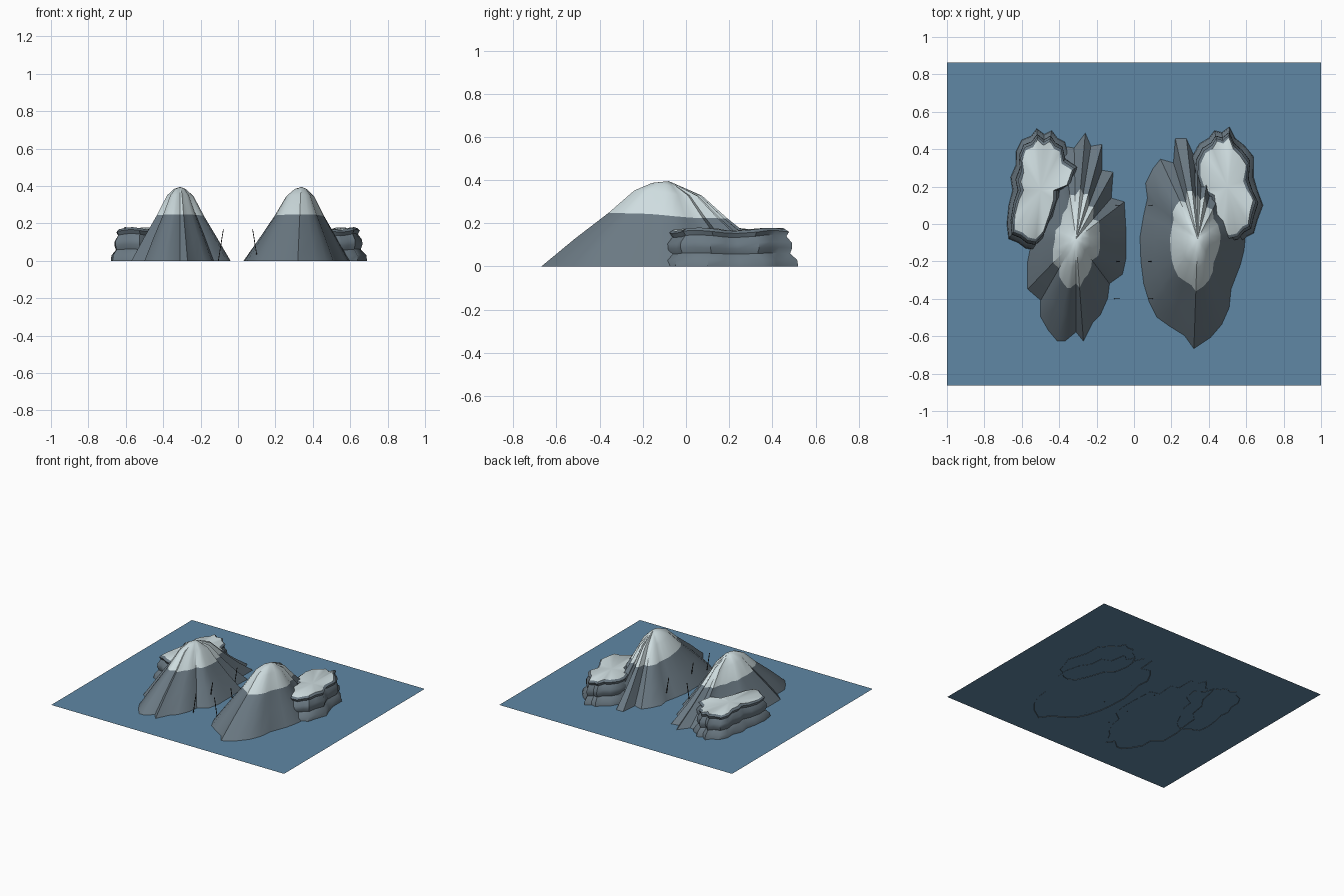
import bpy, math
from mathutils import Vector

if "Cube" in bpy.data.objects:
    bpy.data.objects.remove(bpy.data.objects["Cube"])


def material(name, rgb):
    m = bpy.data.materials.new(name)
    m.diffuse_color = (*rgb, 1)
    m.use_nodes = True
    m.node_tree.nodes["Principled BSDF"].inputs["Base Color"].default_value = m.diffuse_color
    return m


WATER = material("water_blue", (0.115, 0.245, 0.375))
ROCK = material("slate_rock", (0.145, 0.19, 0.225))
SNOW = material("pale_snow", (0.62, 0.72, 0.74))
WOOD = material("dark_wood", (0.03, 0.03, 0.03))


def add_mesh(name, verts, faces, mats, indices=None, smooth=None):
    me = bpy.data.meshes.new(name)
    me.from_pydata(verts, [], faces)
    for m in mats:
        me.materials.append(m)
    if indices:
        me.polygons.foreach_set("material_index", indices)
    ob = bpy.data.objects.new(name, me)
    bpy.context.collection.objects.link(ob)
    if smooth:
        bpy.ops.object.select_all(action='DESELECT')
        ob.select_set(True)
        bpy.context.view_layer.objects.active = ob
        bpy.ops.object.shade_smooth_by_angle(angle=math.radians(smooth))
    return ob


def stack(name, rings, apex, snow_from, smooth):
    """Skin closed rings of points and close the top with a fan; snow above one ring."""
    n = len(rings[0])
    verts = [p for r in rings for p in r] + [apex]
    faces, mats = [], []
    for k in range(len(rings) - 1):
        for i in range(n):
            j = (i + 1) % n
            faces.append((k * n + i, k * n + j, (k + 1) * n + j, (k + 1) * n + i))
            mats.append(int(k >= snow_from))
    last = (len(rings) - 1) * n
    for i in range(n):
        faces.append((last + i, last + (i + 1) % n, len(verts) - 1))
        mats.append(1)
    return add_mesh(name, verts, faces, (ROCK, SNOW), mats, smooth)


def mountain(name, outline, peak):
    c = Vector(peak[:2])
    rings = []
    for s, z in ((1, 0), (0.74, 0.115), (0.475, 0.235), (0.27, 0.34), (0.13, 0.375)):
        rings.append([(*(c + (Vector(p) - c) * s),
                       z + (0.012 * -math.sin(math.atan2(p[1] - c.y, p[0] - c.x)) if z else 0))
                      for p in outline])
    stack(name, rings, peak, 2, 40)


def plateau(name, outline, centre):
    c = Vector(centre[:2])
    rings = []
    for d, z in ((0, 0), (0.005, 0.03), (0.038, 0.06), (0.028, 0.085), (0.03, 0.11),
                 (0.055, 0.14), (0.043, 0.16), (0.06, 0.172)):
        ring = []
        for i, p in enumerate(outline):
            v = Vector(p) - c
            wave = 0.008 * math.sin(i * 1.1) * z / 0.172
            ring.append((*(c + v * (1 - d / v.length)), z + wave))
        rings.append(ring)
    stack(name, rings, centre, 7, 40)


# Water sheet
add_mesh("water", [(-1, -0.863, 0.003), (1, -0.863, 0.003), (1, 0.863, 0.003), (-1, 0.863, 0.003)],
         [(0, 1, 2, 3)], [WATER])

# Snow-capped mountains (outlines run counter-clockwise)
left_base = [(-.26, .49), (-.32, .41), (-.38, .42), (-.41, .27), (-.46, .2), (-.48, .08), (-.54, .02),
             (-.55, -.1), (-.57, -.2), (-.57, -.35), (-.50, -.41), (-.50, -.5), (-.46, -.57),
             (-.41, -.63), (-.37, -.63), (-.31, -.58), (-.27, -.63), (-.22, -.53), (-.18, -.49),
             (-.14, -.40), (-.13, -.32), (-.06, -.27), (-.04, -.18), (-.04, -.05), (-.05, .12),
             (-.12, .14), (-.11, .28), (-.17, .29), (-.17, .43), (-.23, .42)]
right_base = [(.22, .46), (.21, .33), (.14, .35), (.10, .30), (.06, .22), (.07, .14), (.05, .05),
              (.03, -.07), (.035, -.2), (.05, -.32), (.08, -.42), (.12, -.5), (.19, -.55), (.27, -.60),
              (.32, -.67), (.41, -.61), (.47, -.54), (.51, -.45), (.52, -.35), (.57, -.22),
              (.59, -.14), (.60, -.04), (.57, .08), (.52, .15), (.51, .25), (.44, .28), (.42, .40),
              (.37, .36), (.34, .42), (.32, .37), (.28, .46)]
mountain("left_mountain", left_base, (-0.31, -0.08, 0.395))
mountain("right_mountain", right_base, (0.34, -0.08, 0.395))

# Layered plateaus with snowy tops
left_ledge = [(-.44, .50), (-.48, .48), (-.52, .51), (-.55, .47), (-.60, .45), (-.63, .39), (-.63, .32),
              (-.66, .25), (-.65, .18), (-.67, .10), (-.68, .0), (-.67, -.08), (-.62, -.10),
              (-.58, -.13), (-.53, -.14), (-.48, -.10), (-.43, .0), (-.38, .10), (-.37, .18),
              (-.30, .22), (-.28, .32), (-.35, .37), (-.37, .44), (-.41, .46)]
right_ledge = [(.43, .50), (.40, .46), (.35, .43), (.31, .36), (.30, .28), (.32, .18), (.38, .12),
               (.42, .0), (.46, -.09), (.51, -.12), (.56, -.11), (.60, -.07), (.64, -.05), (.66, .02),
               (.69, .10), (.66, .18), (.64, .25), (.64, .36), (.59, .42), (.54, .46), (.51, .52),
               (.47, .49)]
plateau("left_plateau", left_ledge, (-0.50, 0.18, 0.165))
plateau("right_plateau", right_ledge, (0.50, 0.20, 0.165))

# Slender leaning poles along the channel, mirrored in x
for side, label in ((-1, "left"), (1, "right")):
    for k, y in enumerate((-0.40, -0.20, 0.10)):
        r = 0.002
        verts = [(side * x + a * r, y + b * r, z) for x, z in ((0.105, 0.0), (0.078, 0.17))
                 for a, b in ((-1, -1), (1, -1), (1, 1), (-1, 1))]
        faces = [(3, 2, 1, 0), (4, 5, 6, 7)] + [(i, (i + 1) % 4, (i + 1) % 4 + 4, i + 4) for i in range(4)]
        add_mesh(f"{label}_pole_{k + 1}", verts, faces, [WOOD])
